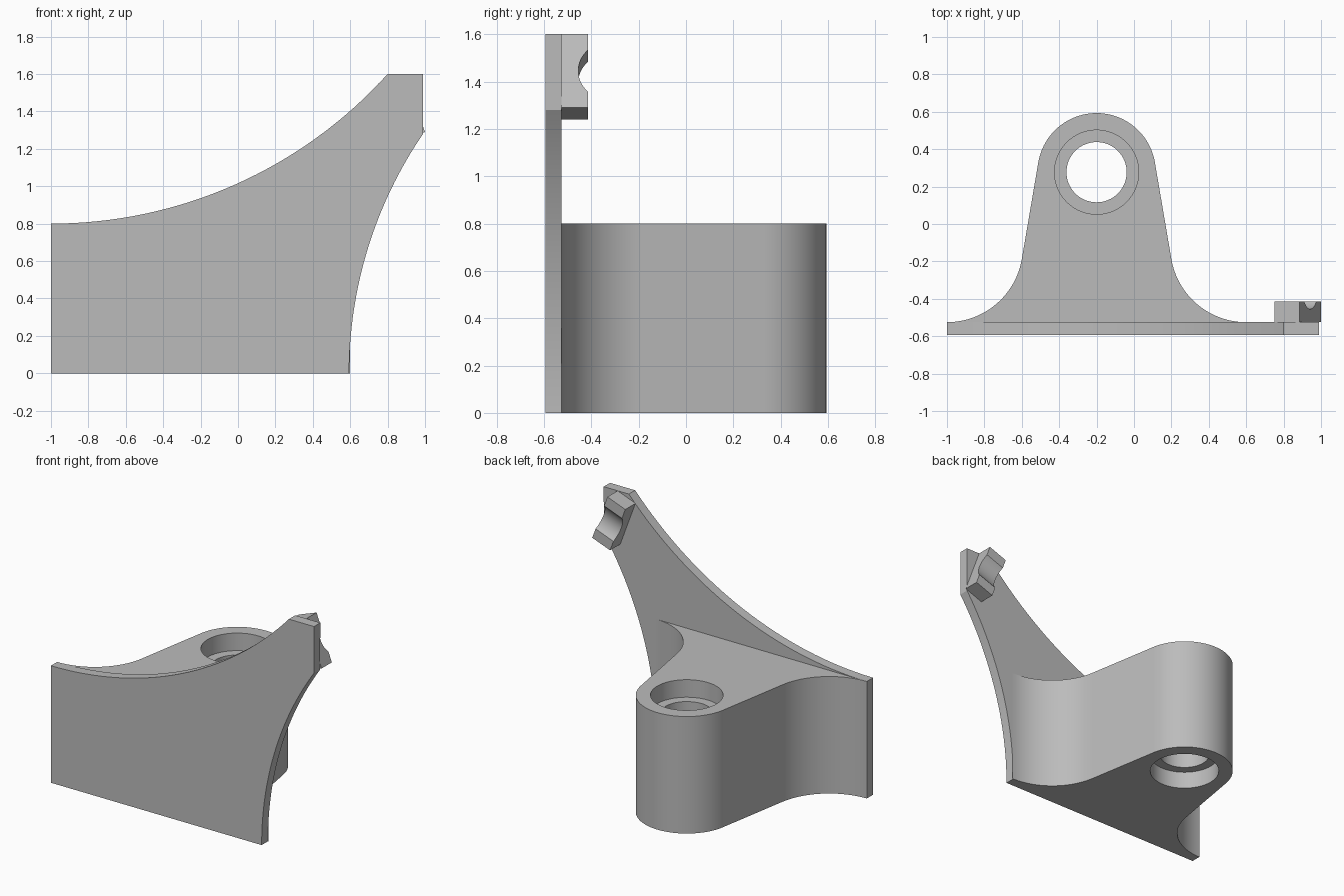
import bpy, bmesh, math
from mathutils import Matrix, Vector

cube = bpy.data.objects.get("Cube")
if cube:
    bpy.data.objects.remove(cube)

grey = bpy.data.materials.new("plain grey")
grey.use_nodes = True
colour = (0.5, 0.5, 0.5, 1)
grey.diffuse_color = colour
grey.node_tree.nodes["Principled BSDF"].inputs["Base Color"].default_value = colour


def arc(cx, cy, r, start, end, steps=32):
    """Points on a circle between two angles in degrees."""
    angles = [math.radians(start + (end - start) * i / steps) for i in range(steps + 1)]
    return [(cx + r * math.cos(a), cy + r * math.sin(a)) for a in angles]


def prism(name, outline, origin, u, v, depth):
    """Extrude an outline drawn on axes u, v along the vector depth."""
    origin, u, v, depth = (Vector(p) for p in (origin, u, v, depth))
    bm = bmesh.new()
    face = bm.faces.new([bm.verts.new(origin + u * a + v * b) for a, b in outline])
    grown = bmesh.ops.extrude_face_region(bm, geom=[face])
    moved = [g for g in grown["geom"] if isinstance(g, bmesh.types.BMVert)]
    bmesh.ops.translate(bm, verts=moved, vec=depth)
    return finish(name, bm)


def finish(name, bm):
    bmesh.ops.recalc_face_normals(bm, faces=bm.faces)
    mesh = bpy.data.meshes.new(name)
    bm.to_mesh(mesh)
    bm.free()
    mesh.materials.append(grey)
    obj = bpy.data.objects.new(name, mesh)
    bpy.context.collection.objects.link(obj)
    return obj


def activate(obj):
    bpy.ops.object.select_all(action="DESELECT")
    obj.select_set(True)
    bpy.context.view_layer.objects.active = obj


X, Y, Z = (1, 0, 0), (0, 1, 0), (0, 0, 1)
FRONT, BACK = -0.593, -0.525

# Thin front plate with two sweeping concave edges
side_r, top_r = 2.27, 2.425
side_end = math.degrees(math.asin(1.28 / side_r))
top_end = math.degrees(math.asin(1.8 / top_r))
plate_outline = [(-1, 0)]
plate_outline += arc(0.594 + side_r, 0, side_r, 180, 180 - side_end)
plate_outline += [(0.99, 1.6)]
plate_outline += arc(-1, 0.8 + top_r, top_r, top_end - 90, -90)
plate = prism("front_plate", plate_outline, (0, FRONT, 0), X, Z, (0, BACK - FRONT, 0))

# Upright boss: rounded nose, tapered flanks, flared foot
cx, cy, nose_r, foot_r, lean = -0.2, 0.277, 0.316, 0.406, 9.5
half = arc(0.8, BACK + foot_r, foot_r, 270, 180 + lean, 24)
half += arc(0, cy, nose_r, lean, 90, 24)
boss_outline = half + [(-a, b) for a, b in reversed(half[:-1])]
boss = prism("mounting_boss", boss_outline, (cx, 0, 0), X, Y, (0, 0, 0.8))

# Bolt hole, counterbored at both ends
bore = bmesh.new()
steps = [(0, -0.1), (0.225, -0.1), (0.225, 0.12), (0.161, 0.12),
         (0.161, 0.68), (0.225, 0.68), (0.225, 0.9), (0, 0.9)]
verts = [bore.verts.new((cx + r, cy, z)) for r, z in steps]
edges = [bore.edges.new(pair) for pair in zip(verts, verts[1:])]
bmesh.ops.spin(bore, geom=verts + edges, cent=(cx, cy, 0), axis=Z,
               angle=math.tau, steps=64)
bmesh.ops.remove_doubles(bore, verts=bore.verts, dist=0.0001)
cutter = finish("bore_cutter", bore)
cutter.hide_render = True

cut = boss.modifiers.new("bore", "BOOLEAN")
cut.operation = "DIFFERENCE"
cut.solver = "EXACT"
cut.object = cutter
activate(boss)
bpy.ops.object.modifier_apply(modifier="bore")
bpy.data.objects.remove(cutter)

# Tilted clip block on the plate's back, with a round channel across it
top_corner, right_corner = Vector((0.885, 0, 1.6)), Vector((1.0, 0, 1.29))
length = (right_corner - top_corner).length
along = (right_corner - top_corner).normalized()
across = Vector((along.z, 0, -along.x))
thick, half_w, deep = 0.11, 0.093, 0.04
chan_r = (half_w ** 2 + deep ** 2) / (2 * deep)
sweep = math.degrees(math.asin(half_w / chan_r))
clip_outline = [(0, 0), (length, 0), (length, thick)]
clip_outline += arc(length / 2, thick - deep + chan_r, chan_r, 270 + sweep, 270 - sweep, 20)
clip_outline += [(0, thick)]
clip = prism("cable_clip", clip_outline, top_corner + Vector((0, BACK, 0)),
             along, Y, across * 0.144)

for part in (plate, boss, clip):
    activate(part)
    bpy.ops.object.shade_smooth_by_angle(angle=math.radians(25))
